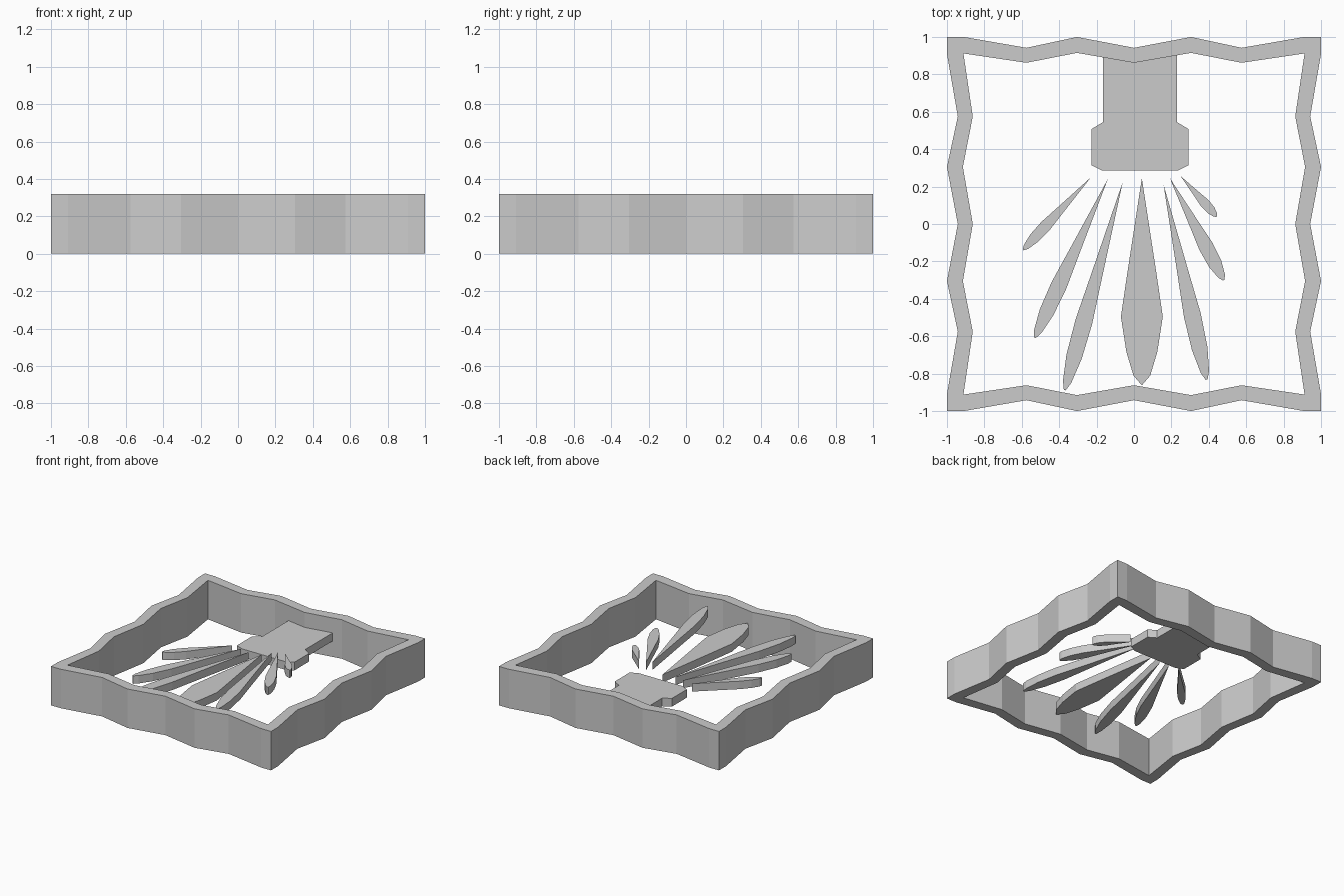
import bpy, bmesh
from mathutils import Vector

if "Cube" in bpy.data.objects:
    bpy.data.objects.remove(bpy.data.objects["Cube"])


def finish(bm, name):
    bmesh.ops.recalc_face_normals(bm, faces=bm.faces)
    me = bpy.data.meshes.new(name)
    bm.to_mesh(me)
    bm.free()
    ob = bpy.data.objects.new(name, me)
    bpy.context.collection.objects.link(ob)
    return ob


def prism(name, pts, z0, z1):
    """Closed outline extruded from z0 to z1."""
    bm = bmesh.new()
    lo = [bm.verts.new((x, y, z0)) for x, y in pts]
    hi = [bm.verts.new((x, y, z1)) for x, y in pts]
    bm.faces.new(lo[::-1])
    bm.faces.new(hi)
    n = len(pts)
    for i in range(n):
        j = (i + 1) % n
        bm.faces.new((lo[i], lo[j], hi[j], hi[i]))
    return finish(bm, name)


# Wavy square frame: one side as (along, outer, inner), turned four times
side = [(-0.91, 1, 0.915), (-0.575, 0.942, 0.862), (-0.305, 1, 0.915),
        (0, 0.942, 0.862), (0.305, 1, 0.915), (0.575, 0.942, 0.862),
        (0.91, 1, 0.915)]
outer, inner = [], []
for k in range(4):
    def turn(x, y):
        for _ in range(k):
            x, y = y, -x
        return x, y
    for i, (a, o, n) in enumerate(side):
        outer.append(turn(a, o))
        inner.append(turn(0.912 if i == 6 else -0.912 if i == 0 else a,
                          0.912 if i in (0, 6) else n))
    # square corner
    outer.append(turn(1, 1))
    inner.append(turn(0.912, 0.912))

bm = bmesh.new()
rings = [[bm.verts.new((x, y, z)) for x, y in ring]
         for ring, z in ((outer, 0), (outer, 0.32), (inner, 0.32), (inner, 0))]
n = len(outer)
for r in range(4):
    a, b = rings[r], rings[(r + 1) % 4]
    for i in range(n):
        j = (i + 1) % n
        bm.faces.new((a[i], a[j], b[j], b[i]))
bmesh.ops.remove_doubles(bm, verts=bm.verts, dist=0.0005)
finish(bm, "wavy_frame")

# Handle with a wider chamfered head, joined to the back wall
half = [(0.197, 0.92), (0.197, 0.545), (0.26, 0.507), (0.26, 0.315), (0.2, 0.285)]
cx = 0.032
prism("handle", [(cx + x, y) for x, y in half] +
      [(cx - x, y) for x, y in reversed(half)], 0.13, 0.197)


# Tapered rays fanning out from the head
def ray(name, base, tip, w, z, profile):
    base, tip = Vector(base), Vector(tip)
    d = tip - base
    p = Vector((-d.y, d.x)).normalized()
    right = [base + d * t + p * w * s for t, s in profile]
    left = [base + d * t - p * w * s for t, s in reversed(profile)]
    prism(name, [base] + right + left, z, z + 0.065)


PROFILE = [(0.45, 0.66), (0.67, 1), (0.84, 0.92), (0.96, 0.5), (1, 0.12)]
CENTRE = [(0.47, 0.71), (0.67, 1), (0.84, 0.74), (0.955, 0.4), (1, 0.02)]
LOW, HIGH = 0.155, 0.214
rays = [
    ((-0.23, 0.25), (-0.592, -0.138), 0.031, LOW, PROFILE),
    ((-0.14, 0.24), (-0.53, -0.608), 0.043, LOW, PROFILE),
    ((-0.06, 0.225), (-0.37, -0.888), 0.046, LOW, PROFILE),
    ((0.042, 0.245), (0.042, -0.86), 0.112, LOW, CENTRE),
    ((0.158, 0.21), (0.388, -0.832), 0.046, HIGH, PROFILE),
    ((0.192, 0.245), (0.48, -0.3), 0.04, HIGH, PROFILE),
    ((0.25, 0.255), (0.442, 0.04), 0.026, HIGH, PROFILE),
]
for i, r in enumerate(rays):
    ray(f"ray_{i + 1}", *r)
